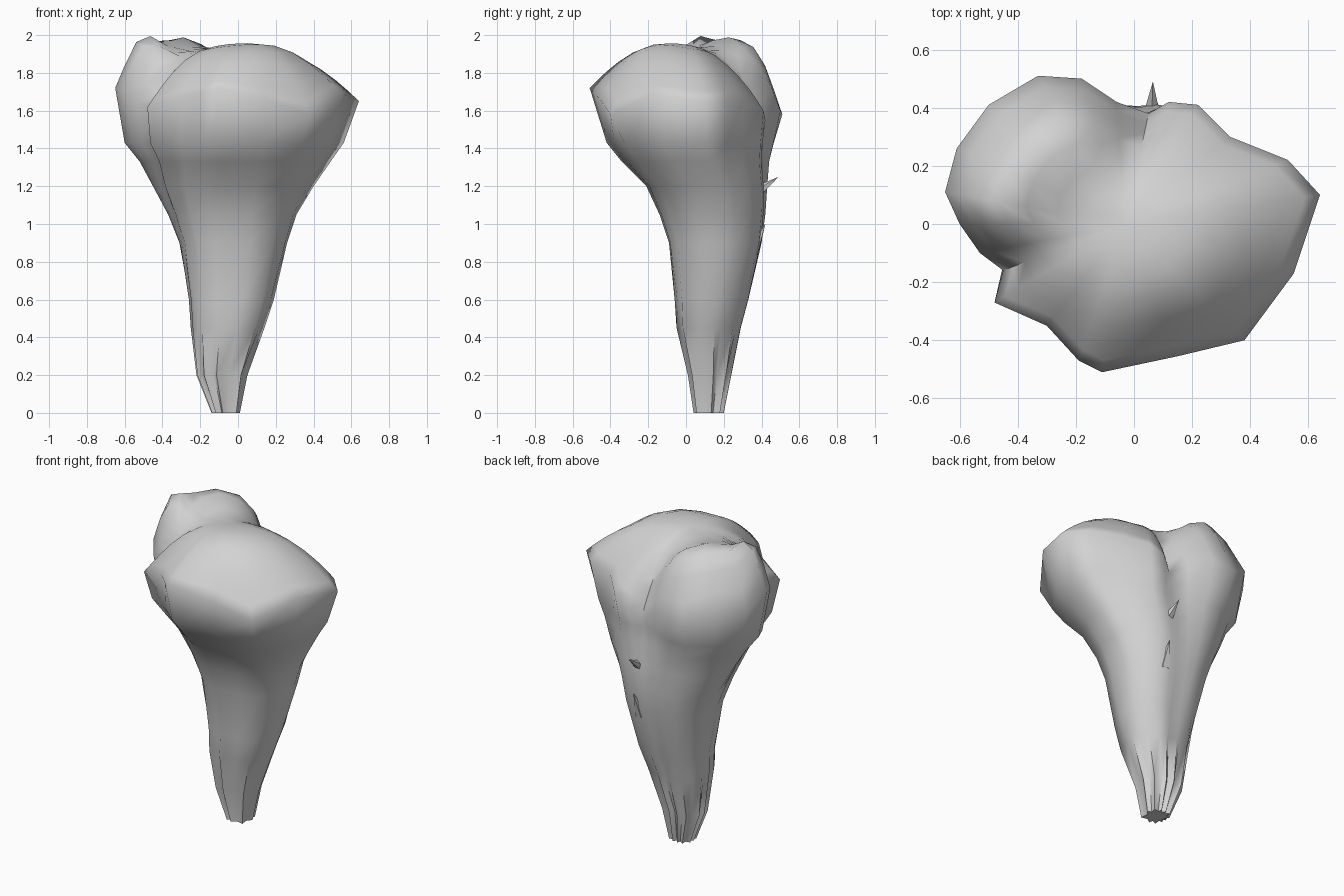
import bpy, bmesh, math
from mathutils import Vector, Matrix

default = bpy.data.objects.get("Cube")
if default:
    bpy.data.objects.remove(default, do_unlink=True)

# One plain grey for the whole bone
bone_grey = bpy.data.materials.new("bone_grey")
bone_grey.use_nodes = True
grey = (0.65, 0.65, 0.65, 1)
bone_grey.diffuse_color = grey
bone_grey.node_tree.nodes["Principled BSDF"].inputs["Base Color"].default_value = grey

# Widest outline of the two-lobed head, counterclockwise: x, y, z
RIM = [(-.11, -.51, 1.72), (.15, -.455, 1.66), (.38, -.4, 1.58), (.55, -.17, 1.69),
       (.64, .1, 1.65), (.53, .22, 1.66), (.33, .3, 1.66), (.22, .41, 1.6),
       (.12, .42, 1.55), (.05, .38, 1.48), (-.06, .42, 1.55), (-.18, .5, 1.6),
       (-.33, .51, 1.58), (-.5, .41, 1.68), (-.61, .26, 1.66), (-.65, .11, 1.72),
       (-.6, 0, 1.7), (-.53, -.1, 1.64), (-.45, -.16, 1.62), (-.48, -.27, 1.62),
       (-.3, -.35, 1.68), (-.19, -.47, 1.7)]

# Shaft sections: height, x range, y range, how strongly the lobes show
SECTIONS = [(0, -.14, .01, .04, .2, .1),
            (.2, -.22, .05, .01, .24, .1),
            (.45, -.25, .14, -.05, .29, .15),
            (.6, -.26, .19, -.06, .33, .15),
            (.9, -.31, .26, -.09, .4, .2),
            (1.05, -.37, .31, -.14, .42, .3),
            (1.2, -.45, .4, -.21, .43, .45),
            (1.33, -.52, .49, -.34, .44, .7),
            (1.43, -.6, .56, -.42, .465, .85)]

CENTRE = Vector((-.03, 0))


def fit(values, low, high):
    """Stretch a list of numbers onto a range."""
    a, b = min(values), max(values)
    return [low + (v - a) / (b - a) * (high - low) for v in values]


def shaft_ring(z, x0, x1, y0, y1, lobes):
    """Blend a boxy oval into the lobed outline, pleating it near the foot."""
    points = []
    for i, (x, y, _) in enumerate(RIM):
        rim = Vector((x, y)) / .6
        boxy = 2.9
        oval = rim / (abs(rim.x) ** boxy + abs(rim.y) ** boxy) ** (1 / boxy)
        p = oval.lerp(rim, lobes)
        if i % 2:
            p *= 1 - .3 * max(0, 1 - z / .7)
        points.append(p)
    xs = fit([p.x for p in points], x0, x1)
    ys = fit([p.y for p in points], y0, y1)
    return [(x, y, z) for x, y in zip(xs, ys)]


def dome(p, x, y, radius):
    """Soft bump weight around a point."""
    return math.exp(-((p - Vector((x, y))).length / radius) ** 2)


def crown_point(x, y, z, t):
    """Move a rim point inward and raise it onto the domes."""
    p = CENTRE + (Vector((x, y)) - CENTRE) * t
    rear = dome(p, -.27, .24, .26)
    side = dome(p, -.49, .06, .16)
    front = dome(p, .14, -.2, .25)
    notch = dome(p, .02, .31, .18)
    across = ((p.x + .5) * .62 - (p.y + .22) * .56) / .835
    valley = math.exp(-(across / .15) ** 2)
    top = 1.935 + .085 * max(rear, side) + .03 * front - .06 * valley - .07 * notch
    rise = 1 - t ** (2.4 + 4.5 * rear + 7 * side + front)
    return (p.x, p.y, z + (top - z) * rise)


def finish(name, bm):
    bmesh.ops.recalc_face_normals(bm, faces=bm.faces)
    mesh = bpy.data.meshes.new(name)
    bm.to_mesh(mesh)
    bm.free()
    mesh.materials.append(bone_grey)
    obj = bpy.data.objects.new(name, mesh)
    bpy.context.collection.objects.link(obj)
    bpy.ops.object.select_all(action='DESELECT')
    obj.select_set(True)
    bpy.context.view_layer.objects.active = obj
    bpy.ops.object.shade_smooth_by_angle(angle=math.radians(65))


# Shaft and head as one continuous loft
rings = [shaft_ring(*s) for s in SECTIONS]
rings.append(RIM)
for t in (.92, .82, .7, .55, .38, .2):
    rings.append([crown_point(*p, t) for p in RIM])

bm = bmesh.new()
loops = [[bm.verts.new(p) for p in ring] for ring in rings]
count = len(RIM)
for lower, upper in zip(loops, loops[1:]):
    for i in range(count):
        j = (i + 1) % count
        bm.faces.new((lower[i], lower[j], upper[j], upper[i]))
pole = bm.verts.new(crown_point(*RIM[0], 0))
for i in range(count):
    bm.faces.new((loops[-1][i], loops[-1][(i + 1) % count], pole))
bm.faces.new(list(reversed(loops[0])))
finish("bone_shaft_and_head", bm)


# Small splinters standing out of the back groove
def splinter(name, base, tip, radius):
    base, tip = Vector(base), Vector(tip)
    axis = tip - base
    turn = axis.to_track_quat('Z', 'Y').to_matrix().to_4x4()
    bm = bmesh.new()
    bmesh.ops.create_cone(bm, segments=5, radius1=radius, radius2=0, cap_ends=True,
                          depth=axis.length,
                          matrix=Matrix.Translation((base + tip) / 2) @ turn)
    finish(name, bm)


splinter("back_splinter", (.06, .35, 1.15), (.065, .49, 1.25), .04)
splinter("back_ridge_splinter", (.07, .35, .85), (.08, .42, 1.0), .04)
